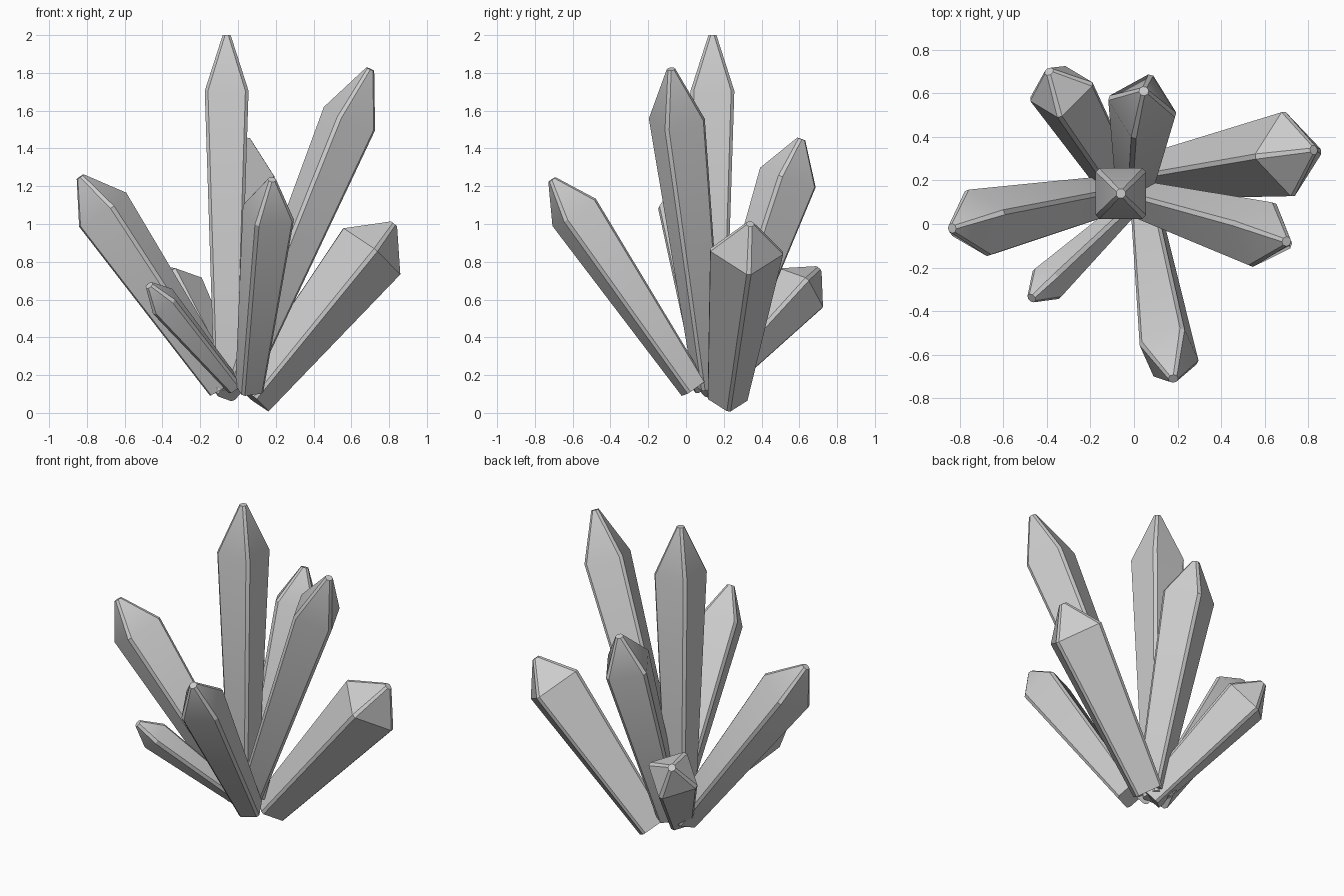
import bpy, bmesh, math
from mathutils import Vector

if "Cube" in bpy.data.objects:
    bpy.data.objects.remove(bpy.data.objects["Cube"])


def crystal(name, base, tip, corner, r, base_ratio=0.56, tip_part=0.157):
    """Square shard widening from base to shoulder, then a pointed cap; edges chamfered.
    corner = direction of one shoulder corner, r = half diagonal at the shoulder."""
    base, tip = Vector(base), Vector(tip)
    axis = tip - base
    d = axis.normalized()
    u = Vector(corner)
    u = (u - d * u.dot(d)).normalized()
    v = d.cross(u)
    bm = bmesh.new()

    def ring(t, rad, c):
        center = base + axis * t
        verts = []
        for p, q in ((u, v), (v, -u), (-u, -v), (-v, u)):
            for s in (-1, 1):
                verts.append(bm.verts.new(center + p * (rad - c) + q * s * c))
        return verts

    rings = [ring(0, r * base_ratio, 0.010),
             ring(1 - tip_part, r, 0.012),
             ring(1, 0.030, 0.009)]
    for a, b in zip(rings, rings[1:]):
        for i in range(8):
            j = (i + 1) % 8
            bm.faces.new((a[i], a[j], b[j], b[i]))
    bm.faces.new(rings[0][::-1])
    bm.faces.new(rings[-1])
    bmesh.ops.recalc_face_normals(bm, faces=bm.faces)
    mesh = bpy.data.meshes.new(name)
    bm.to_mesh(mesh)
    bm.free()
    ob = bpy.data.objects.new(name, mesh)
    bpy.context.collection.objects.link(ob)
    # Soft shoulder, crisp ridges
    bpy.ops.object.select_all(action='DESELECT')
    ob.select_set(True)
    bpy.context.view_layer.objects.active = ob
    bpy.ops.object.shade_smooth_by_angle(angle=math.radians(30))


# Upright shard in the middle
crystal("center_crystal", (-0.06, 0.14, 0.12), (-0.06, 0.14, 2.0), (1, 1, 0), 0.164)
# Leaning shards around it
crystal("tall_right_crystal", (0.0, 0.12, 0.15), (0.70, -0.08, 1.82), (0.10, 0.29, -0.03), 0.166)
crystal("left_crystal", (-0.08, 0.14, 0.14), (-0.835, -0.02, 1.25), (-0.10, 0.30, -0.03), 0.170)
crystal("low_right_crystal", (0.08, 0.22, 0.075), (0.825, 0.34, 1.0), (-0.03, 0.39, 0), 0.206)
crystal("front_crystal", (0.06, 0.04, 0.13), (0.18, -0.71, 1.235), (0.26, -0.08, -0.10), 0.156)
crystal("small_front_left_crystal", (-0.02, 0.08, 0.14), (-0.47, -0.34, 0.675), (-0.12, 0.13, 0), 0.100)
crystal("back_crystal", (0.0, 0.16, 0.15), (0.045, 0.61, 1.45), (0.31, -0.08, 0.013), 0.170)
crystal("low_back_left_crystal", (-0.03, 0.11, 0.12), (-0.39, 0.70, 0.76), (0.29, 0.07, 0.10), 0.166)
